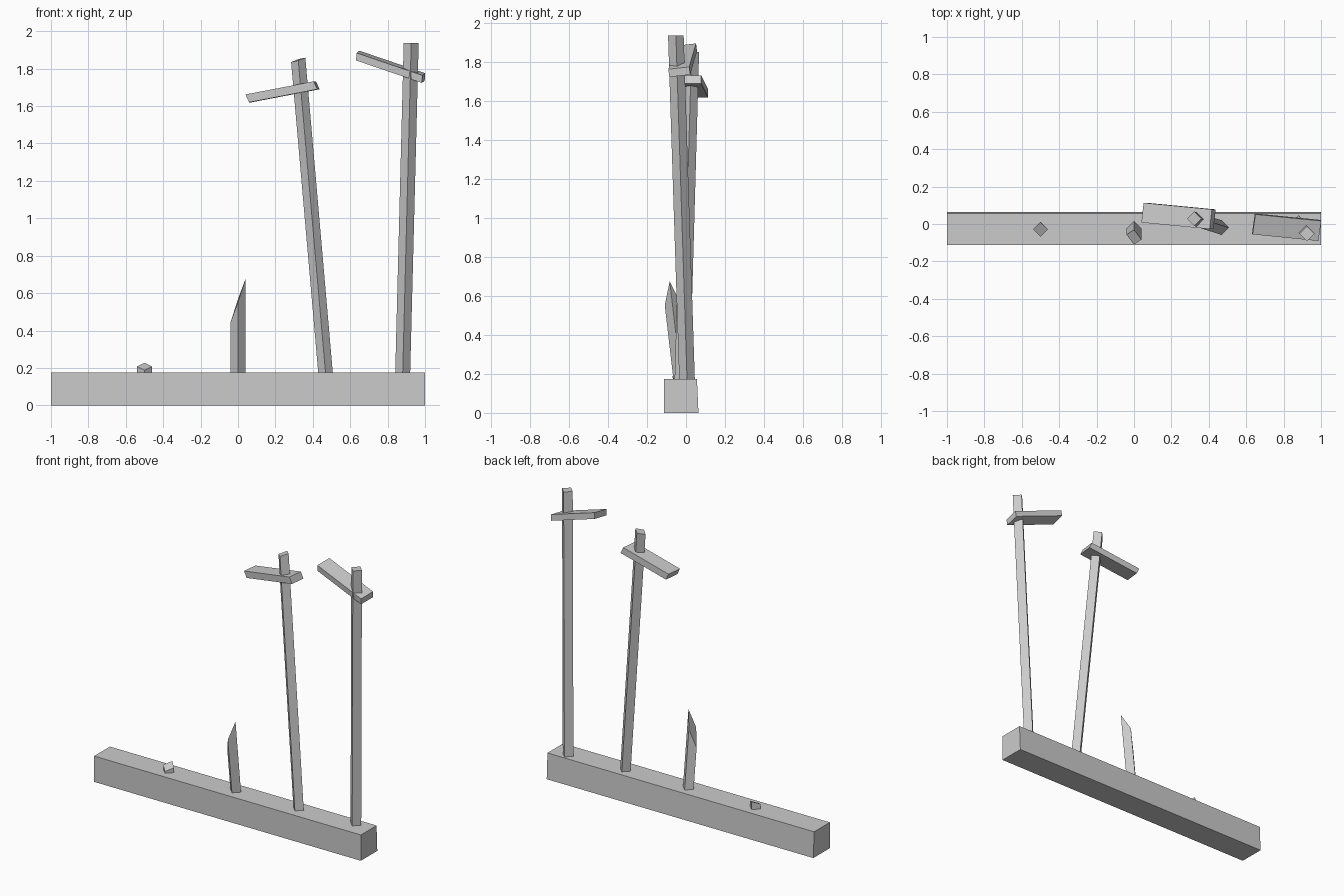
import bpy, bmesh
from mathutils import Vector, Matrix

cube = bpy.data.objects.get("Cube")
if cube:
    bpy.data.objects.remove(cube, do_unlink=True)

GREY = (0.6, 0.6, 0.6, 1)
grey = bpy.data.materials.new("plain grey")
grey.use_nodes = True
grey.diffuse_color = GREY
grey.node_tree.nodes["Principled BSDF"].inputs["Base Color"].default_value = GREY


def finish(name, bm):
    bmesh.ops.recalc_face_normals(bm, faces=bm.faces)
    mesh = bpy.data.meshes.new(name)
    bm.to_mesh(mesh)
    bm.free()
    mesh.materials.append(grey)
    obj = bpy.data.objects.new(name, mesh)
    bpy.context.collection.objects.link(obj)
    return obj


def beam(name, centre, length, width, depth):
    """Box spanned by three full-length edge vectors."""
    bm = bmesh.new()
    bmesh.ops.create_cube(bm, size=1)
    axes = Matrix((length, width, depth)).transposed().to_4x4()
    bm.transform(Matrix.Translation(centre) @ axes)
    return finish(name, bm)


def post(name, foot, head, radius, slope):
    """Leaning square post set corner-on, its top cut at a slope in x and y."""
    bm = bmesh.new()
    bmesh.ops.create_circle(bm, cap_ends=True, segments=4, radius=1)
    bottom = bm.faces[:]
    geom = bmesh.ops.extrude_face_region(bm, geom=bottom, use_keep_orig=True)["geom"]
    top = {g for g in geom if isinstance(g, bmesh.types.BMVert)}
    foot, head = Vector(foot), Vector(head)
    for v in bm.verts:
        off = v.co * radius
        if v in top:
            off.z = off.x * slope[0] + off.y * slope[1]
            # slide sloped corners along the leaning axis
            lean = (head - foot) / (head.z - foot.z)
            v.co = head + Vector((off.x, off.y, 0)) + lean * off.z
        else:
            v.co = foot + off
    return finish(name, bm)


# Long base block, its back face leaning slightly forward
base = beam("base_beam", (0, -0.024, 0.0875), (2, 0, 0), (0, 0.176, 0), (0, 0, 0.175))
for v in base.data.vertices:
    if v.co.z > 0.1 and v.co.y > 0:
        v.co.y -= 0.008

# Row of posts, from broken stub to full height
post("stub_post", (-0.5, -0.027, 0.15), (-0.5, -0.029, 0.208), 0.04, (0, 0.5))
post("broken_post", (0, -0.022, 0.15), (0, -0.07, 0.56), 0.04, (2.9, 0.2))
post("leaning_post", (0.47, -0.02, 0.15), (0.322, 0.028, 1.847), 0.039, (0.3, 0.1))
post("tall_post", (0.88, 0.006, 0.15), (0.926, -0.052, 1.937), 0.04, (0, 0))

# Tilted boards across the two tall posts
beam("leaning_post_board", (0.238, 0.043, 1.676),
     (0.365, -0.035, 0.07), (0.012, 0.105, 0), (-0.02, 0, 0.042))
beam("tall_post_board", (0.816, -0.017, 1.81),
     (0.352, -0.035, -0.12), (0.015, 0.107, 0.012), (0.003, -0.005, 0.04))
